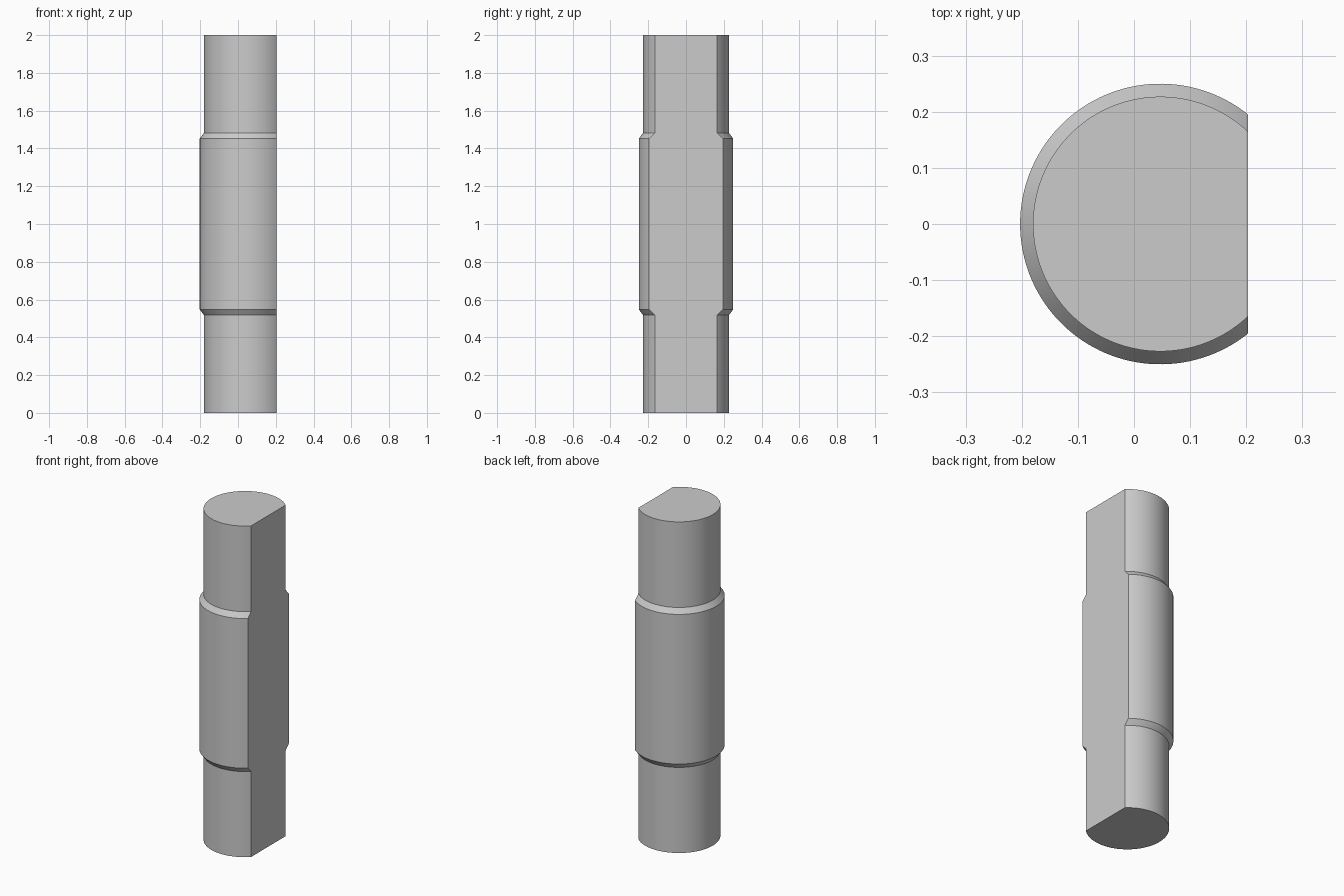
import bpy
import bmesh
import math

cube = bpy.data.objects.get("Cube")
if cube:
    bpy.data.objects.remove(cube, do_unlink=True)

AXIS_X = 0.047      # centre of the round section
FLAT_X = 0.203      # plane of the long flat
THIN, THICK = 0.227, 0.25
STEPS = 96

# Half profile from the base, mirrored about mid height
lower = [(THIN, 0.0), (THIN, 0.517), (THICK, 0.548)]
profile = lower + [(r, 2 - z) for r, z in reversed(lower)]

bm = bmesh.new()


def arc(radius, z):
    """Circle arc that starts and ends on the flat."""
    start = math.acos((FLAT_X - AXIS_X) / radius)
    sweep = 2 * (math.pi - start)
    angles = [start + sweep * i / STEPS for i in range(STEPS + 1)]
    return [bm.verts.new((AXIS_X + radius * math.cos(a), radius * math.sin(a), z))
            for a in angles]


# Round side, shoulders and collar
rings = [arc(r, z) for r, z in profile]
for a, b in zip(rings, rings[1:]):
    for i in range(STEPS):
        bm.faces.new((a[i], a[i + 1], b[i + 1], b[i]))
    # Long flat, one strip per section
    bm.faces.new((a[-1], a[0], b[0], b[-1]))

# End faces
bm.faces.new(rings[0][::-1])
bm.faces.new(rings[-1])
bmesh.ops.recalc_face_normals(bm, faces=bm.faces)

mesh = bpy.data.meshes.new("stepped_shaft")
bm.to_mesh(mesh)
bm.free()
shaft = bpy.data.objects.new("stepped_shaft", mesh)
bpy.context.collection.objects.link(shaft)

# Plain grey
grey = bpy.data.materials.new("light_grey")
grey.use_nodes = True
colour = (0.6, 0.6, 0.6, 1)
grey.diffuse_color = colour
grey.node_tree.nodes["Principled BSDF"].inputs["Base Color"].default_value = colour
mesh.materials.append(grey)

bpy.ops.object.select_all(action="DESELECT")
shaft.select_set(True)
bpy.context.view_layer.objects.active = shaft
bpy.ops.object.shade_smooth_by_angle(angle=math.radians(30))
